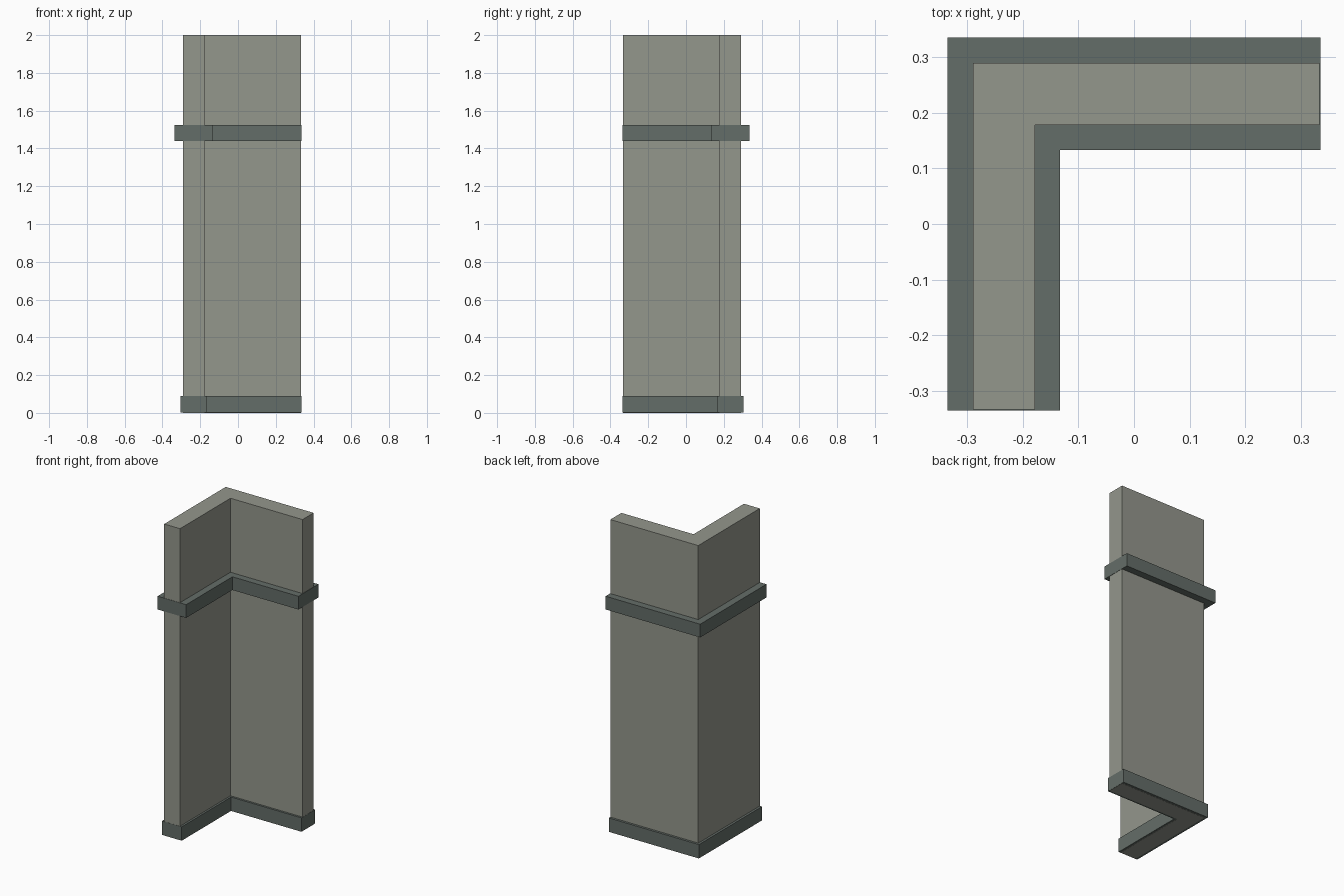
import bpy
import bmesh

if "Cube" in bpy.data.objects:
    bpy.data.objects.remove(bpy.data.objects["Cube"])


def material(name, rgb):
    m = bpy.data.materials.new(name)
    m.diffuse_color = (*rgb, 1.0)
    m.use_nodes = True
    m.node_tree.nodes["Principled BSDF"].inputs["Base Color"].default_value = m.diffuse_color
    return m


def l_prism(name, outer, inner, end, z0, z1, mat):
    """Extrude an L-shaped plan whose corner sits at back left."""
    plan = [(-outer, -end), (-inner, -end), (-inner, inner),
            (end, inner), (end, outer), (-outer, outer)]
    bm = bmesh.new()
    face = bm.faces.new([bm.verts.new((x, y, z0)) for x, y in plan])
    top = bmesh.ops.extrude_face_region(bm, geom=[face])["geom"]
    bmesh.ops.translate(bm, vec=(0, 0, z1 - z0),
                        verts=[g for g in top if isinstance(g, bmesh.types.BMVert)])
    bmesh.ops.recalc_face_normals(bm, faces=bm.faces)
    mesh = bpy.data.meshes.new(name)
    bm.to_mesh(mesh)
    bm.free()
    mesh.materials.append(mat)
    obj = bpy.data.objects.new(name, mesh)
    bpy.context.collection.objects.link(obj)
    return obj


plaster = material("warm grey wall", (0.296, 0.308, 0.264))
trim = material("dark green grey trim", (0.127, 0.153, 0.138))

# Corner wall, ending a hair inside the trim so faces never coincide
l_prism("corner_wall", 0.29, 0.178, 0.334, 0.0, 2.0, plaster)
# Skirting at the foot
l_prism("skirting", 0.305, 0.165, 0.335, 0.001, 0.09, trim)
# Projecting rail
l_prism("wall_rail", 0.336, 0.133, 0.336, 1.44, 1.525, trim)
